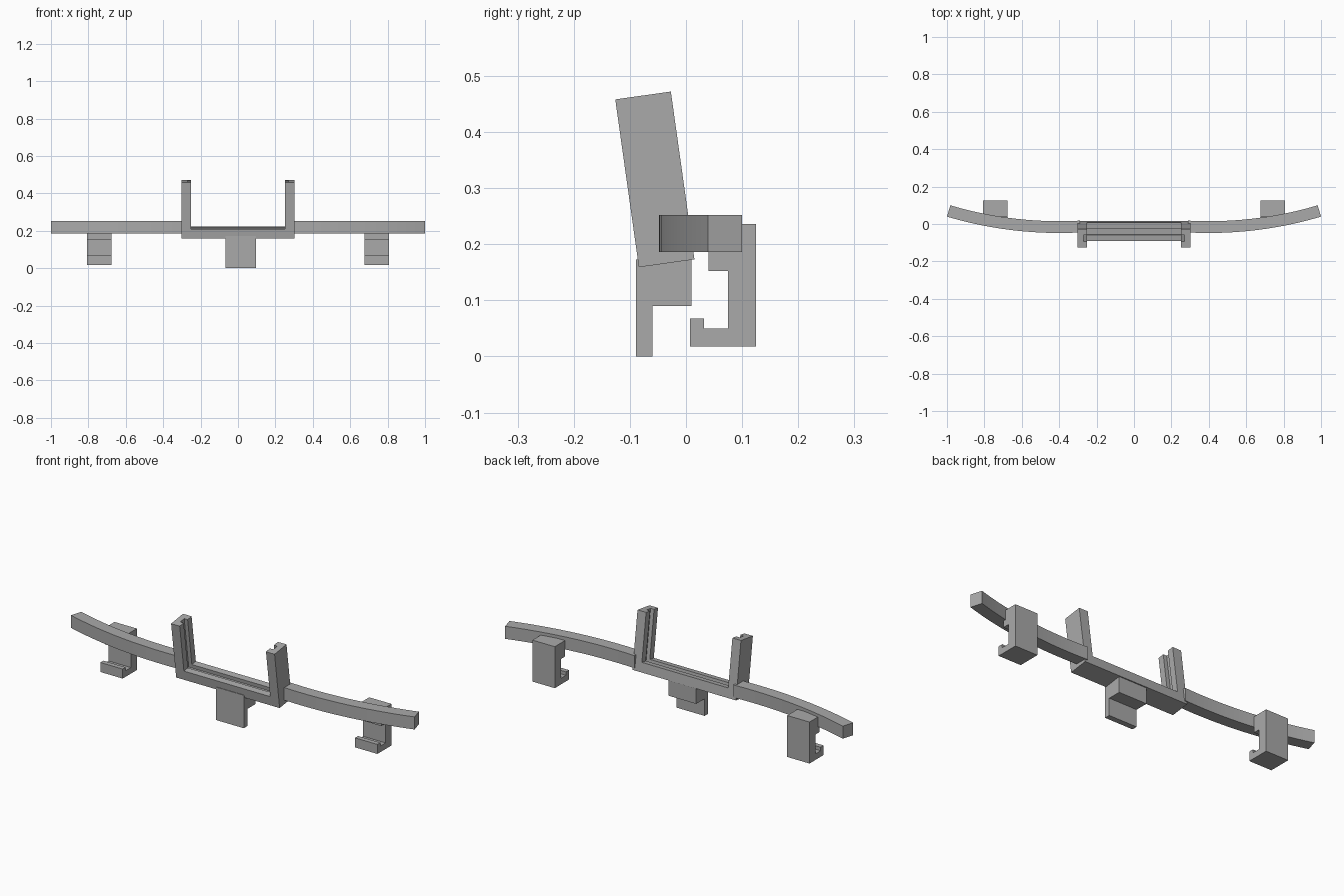
import bpy, bmesh, math
from mathutils import Matrix

if "Cube" in bpy.data.objects:
    bpy.data.objects.remove(bpy.data.objects["Cube"])

grey = bpy.data.materials.new("plain_grey")
grey.use_nodes = True
colour = (0.4, 0.4, 0.4, 1)
grey.diffuse_color = colour
grey.node_tree.nodes["Principled BSDF"].inputs["Base Color"].default_value = colour


def extrude_profile(name, points, direction, matrix=Matrix()):
    """Extrude a closed planar outline along a direction."""
    bm = bmesh.new()
    face = bm.faces.new([bm.verts.new(p) for p in points])
    result = bmesh.ops.extrude_face_region(bm, geom=[face])
    moved = [v for v in result["geom"] if isinstance(v, bmesh.types.BMVert)]
    bmesh.ops.translate(bm, vec=direction, verts=moved)
    bmesh.ops.recalc_face_normals(bm, faces=bm.faces)
    bm.transform(matrix)
    mesh = bpy.data.meshes.new(name)
    bm.to_mesh(mesh)
    bm.free()
    mesh.materials.append(grey)
    obj = bpy.data.objects.new(name, mesh)
    bpy.context.collection.objects.link(obj)
    return obj


def side_profile(name, outline, x0, x1):
    return extrude_profile(name, [(x0, y, z) for y, z in outline], (x1 - x0, 0, 0))


# Tilted U-shaped holder, made of three layers; the middle one is recessed as a slot
HALF, HEIGHT, DEPTH, WALL, SLOT = 0.301, 0.302, 0.1, 0.05, 0.02
tilt = Matrix.Translation((0, -0.084, 0.159)) @ Matrix.Rotation(math.radians(8), 4, "X")
layers = [("holder_front", 0, WALL), ("holder_slot", 1, WALL - SLOT), ("holder_back", 2, WALL)]
for name, i, wall in layers:
    y, inner = i * DEPTH / 3, HALF - wall
    u_shape = [(-HALF, 0), (HALF, 0), (HALF, HEIGHT), (inner, HEIGHT),
               (inner, wall), (-inner, wall), (-inner, HEIGHT), (-HALF, HEIGHT)]
    extrude_profile(name, [(x, y, z) for x, z in u_shape], (0, DEPTH / 3, 0), tilt)

# Curved arms sweeping back from the holder
RADIUS, THICK, MID_X, FRONT_Y, STEPS = 2.1, 0.063, 0.4, -0.048, 24
start = math.asin((0.285 - MID_X) / RADIUS)
end = math.asin((1 - MID_X) / RADIUS)
angles = [start + (end - start) * i / STEPS for i in range(STEPS + 1)]


def arc(radius, side):
    return [(side * (MID_X + radius * math.sin(a)),
             FRONT_Y + RADIUS - radius * math.cos(a), 0.186) for a in angles]


for label, side in (("left", 1), ("right", -1)):
    arm = extrude_profile(label + "_arm",
                          arc(RADIUS, side) + arc(RADIUS - THICK, side)[::-1], (0, 0, 0.066))
    bpy.ops.object.select_all(action="DESELECT")
    arm.select_set(True)
    bpy.context.view_layer.objects.active = arm
    bpy.ops.object.shade_smooth_by_angle(angle=math.radians(20))

    # C-shaped clip hanging behind each arm
    clip = [(0.04, 0.236), (0.125, 0.236), (0.125, 0.018), (0.007, 0.018), (0.007, 0.068),
            (0.032, 0.068), (0.032, 0.05), (0.075, 0.05), (0.075, 0.152), (0.04, 0.152)]
    if side > 0:
        side_profile("left_clip", clip, 0.676, 0.806)
    else:
        side_profile("right_clip", clip, -0.806, -0.676)

# Stepped hook under the holder
hook = [(-0.089, 0), (-0.06, 0), (-0.06, 0.09), (0.01, 0.09), (0.01, 0.173), (-0.089, 0.173)]
side_profile("centre_hook", hook, -0.066, 0.096)
